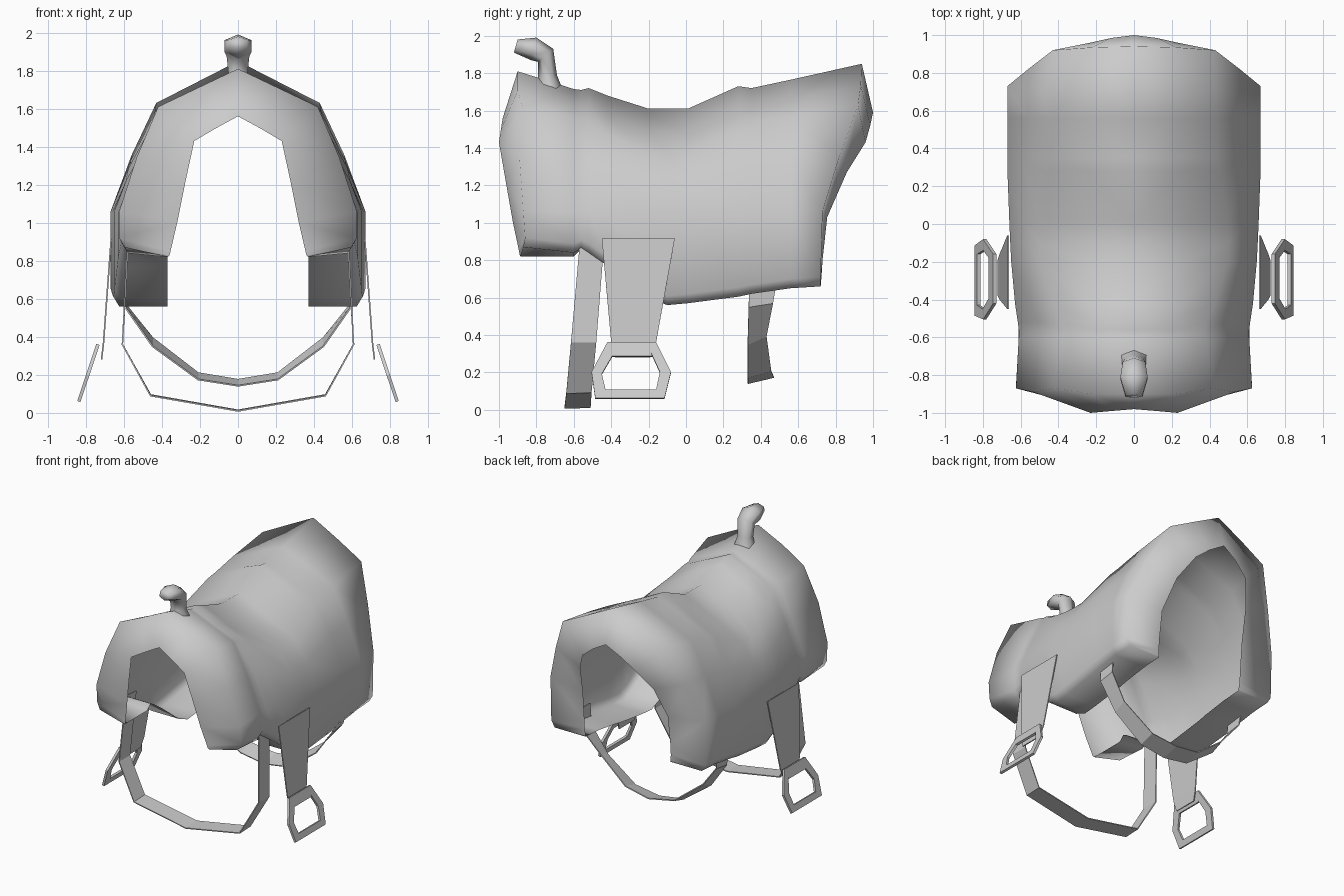
import bpy, bmesh
from math import cos, sin, pi
from mathutils import Vector

if "Cube" in bpy.data.objects:
    bpy.data.objects.remove(bpy.data.objects["Cube"])


def finish(name, bm, mirror=False, thick=0, angle=None):
    """Turn a bmesh into a named object with optional mirror, thickness and smoothing."""
    bmesh.ops.remove_doubles(bm, verts=bm.verts, dist=0.002)
    bmesh.ops.recalc_face_normals(bm, faces=bm.faces)
    me = bpy.data.meshes.new(name)
    bm.to_mesh(me)
    bm.free()
    ob = bpy.data.objects.new(name, me)
    bpy.context.collection.objects.link(ob)
    if angle:
        bpy.ops.object.select_all(action='DESELECT')
        ob.select_set(True)
        bpy.context.view_layer.objects.active = ob
        bpy.ops.object.shade_smooth_by_angle(angle=angle)
    if thick:
        m = ob.modifiers.new("thickness", 'SOLIDIFY')
        m.thickness = thick
        m.offset = 0
    if mirror:
        m = ob.modifiers.new("mirror", 'MIRROR')
        m.merge_threshold = 0.002
    return ob


def loft(bm, rows, closed=False):
    """Skin quads between rows of points."""
    vs = [[bm.verts.new(p) for p in r] for r in rows]
    n = len(rows[0])
    for a, b in zip(vs, vs[1:]):
        for i in range(n if closed else n - 1):
            j = (i + 1) % n
            bm.faces.new((a[i], a[j], b[j], b[i]))
    return vs


# Saddle body: half sections from crown to bottom lip, lofted front to back
def section(ys, top, sw, sz, w, bot, lip=0):
    pts = [(0, top), (sw * .52, top * .48 + sz * .52), (sw, sz),
           ((sw + w) / 2 + .01, (sz + 1.06) / 2 + .01), (w, 1.06),
           (w, bot + .05), (w - .03, bot), (.37, bot - lip)]
    if not isinstance(ys, (list, tuple)):
        ys = [ys] * 8
    return [(x, y, z) for (x, z), y in zip(pts, ys)]


front_rim = [(0, -.98, 1.56), (.12, -.99, 1.495), (.23, -1, 1.43), (.28, -.96, 1.2),
             (.32, -.925, 1.0), (.355, -.893, .85), (.36, -.89, .83), (.37, -.885, .82)]
rear_rim = [(0, 1.0, 1.59), (.12, .985, 1.52), (.23, .96, 1.43), (.32, .86, 1.27),
            (.37, .755, 1.03), (.375, .73, .8), (.375, .725, .72), (.37, .72, .67)]
rows = [
    front_rim,
    section([-.9, -.9, -.87, -.89, -.87, -.86, -.87, -.885], 1.81, .42, 1.61, .625, .87, .05),
    section(-.6, 1.715, .38, 1.56, .61, .84, .02),
    section(-.56, 1.71, .37, 1.55, .61, .86),
    section(-.52, 1.72, .38, 1.54, .615, .84),
    section(-.42, 1.68, .43, 1.47, .63, .77),
    section(-.2, 1.61, .5, 1.38, .65, .6),
    section(-.1, 1.61, .5, 1.37, .655, .56),
    section(.01, 1.61, .5, 1.37, .66, .57),
    section(.28, 1.73, .46, 1.5, .67, .605),
    section(.35, 1.72, .44, 1.53, .67, .62),
    section(.56, 1.765, .44, 1.57, .67, .65),
    section([.94, .935, .92, .82, .73, .72, .72, .72], 1.85, .43, 1.63, .67, .66),
    rear_rim,
]
bm = bmesh.new()
loft(bm, rows)
finish("saddle_body", bm, mirror=True, angle=1.7)

# Horn: hexagonal rings given by lower/front point, upper/back point and half width
bm = bmesh.new()
rings = []
for y0, z0, y1, z1, hx in [(-.80, 1.72, -.65, 1.69, .07), (-.79, 1.78, -.69, 1.79, .05),
                           (-.79, 1.86, -.71, 1.93, .06), (-.83, 1.87, -.80, 1.99, .072),
                           (-.92, 1.91, -.90, 1.98, .045)]:
    a, b = Vector((0, y0, z0)), Vector((0, y1, z1))
    c, d = (a + b) / 2, (b - a) / 2
    rings.append([c + d * cos(k * pi / 3) + Vector((hx * sin(k * pi / 3) / .866, 0, 0))
                  for k in range(6)])
bm.faces.new(loft(bm, rings, closed=True)[-1])
finish("horn", bm, angle=1.7)


# Straps: ribbons of (x, front y, front z, back y, back z), mirrored
def strap(name, path):
    bm = bmesh.new()
    loft(bm, [[(x, y0, z0), (x, y1, z1)] for x, y0, z0, y1, z1 in path])
    finish(name, bm, mirror=True, thick=.008)


strap("front_girth", [(.58, -.57, .87, -.44, .86), (.608, -.615, .36, -.48, .36),
                      (.46, -.64, .09, -.505, .095), (0, -.65, .01, -.51, .014)])
strap("rear_girth", [(.6, .34, .72, .49, .72), (.59, .335, .55, .465, .57),
                     (.45, .33, .35, .43, .395), (.21, .33, .175, .455, .21),
                     (0, .33, .142, .47, .175)])
# Stirrup leathers
strap("stirrup_leather", [(.667, -.45, .915, -.06, .915), (.708, -.40, .36, -.16, .36),
                          (.718, -.38, .28, -.19, .28)])

# Stirrups: tilted hexagonal frames with a hexagonal hole
outer = [(-.42, .36), (-.16, .36), (-.08, .2), (-.115, .06), (-.485, .06), (-.505, .2)]
inner = [(-.38, .31), (-.19, .31), (-.14, .2), (-.16, .105), (-.43, .105), (-.45, .19)]


def tilt(loop):
    return [(.735 + (.365 - z) * .335, y, z) for y, z in loop]


bm = bmesh.new()
loft(bm, [tilt(outer), tilt(inner)], closed=True)
# Crossbar where the leather loops through
loft(bm, [tilt([(-.38, .31), (-.19, .31)]), tilt([(-.395, .285), (-.18, .285)])])
finish("stirrup", bm, mirror=True, thick=.018)
